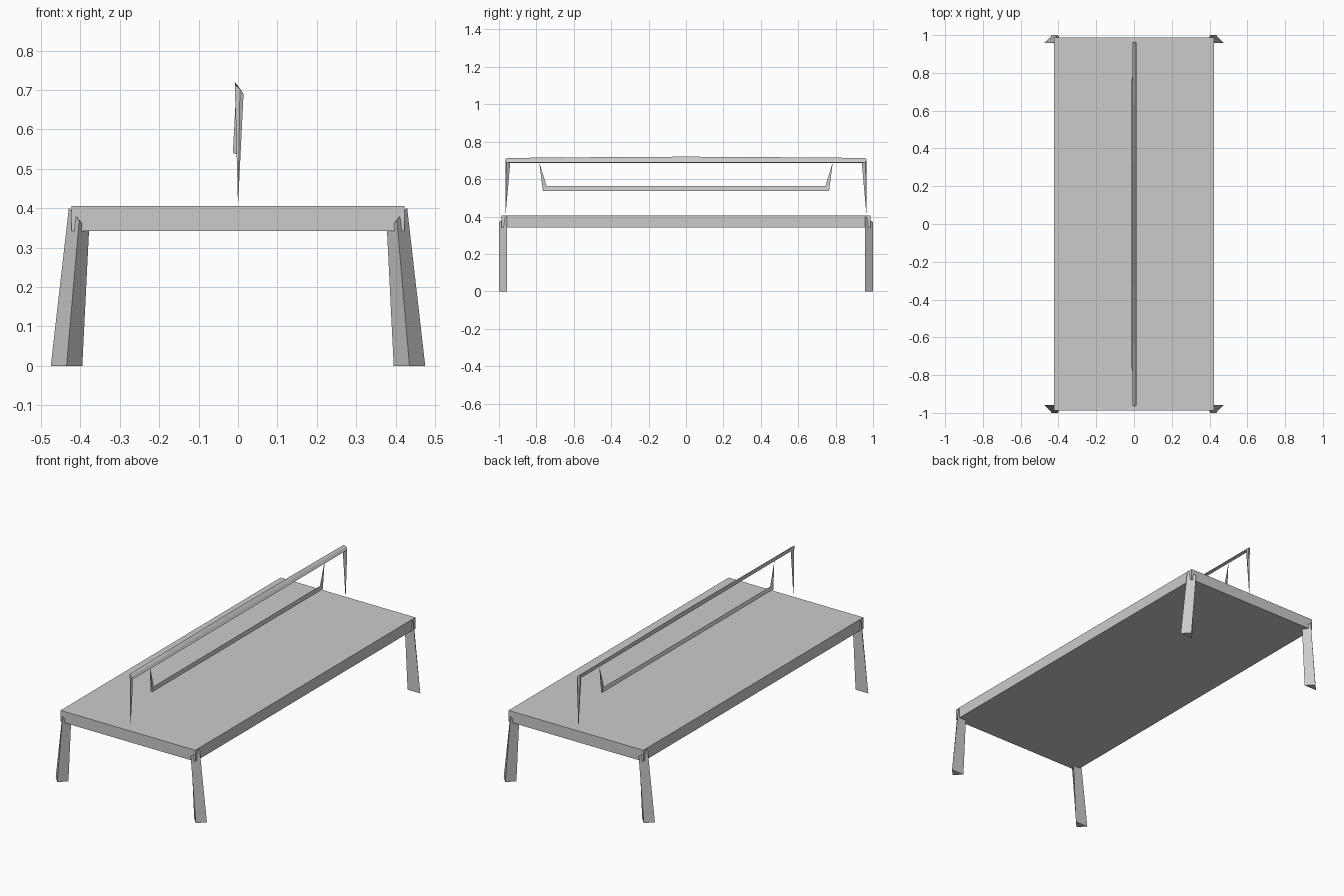
import bpy
import bmesh

if "Cube" in bpy.data.objects:
    bpy.data.objects.remove(bpy.data.objects["Cube"])

grey = bpy.data.materials.new("light grey")
grey.use_nodes = True
colour = (0.6, 0.6, 0.6, 1)
grey.diffuse_color = colour
grey.node_tree.nodes["Principled BSDF"].inputs["Base Color"].default_value = colour


def loft(name, sections):
    """Skin matching cross-sections; a one-point section makes a pointed end."""
    bm = bmesh.new()
    rings = [[bm.verts.new(p) for p in s] for s in sections]
    n = max(len(r) for r in rings)
    for a, b in zip(rings, rings[1:]):
        for i in range(n):
            j = (i + 1) % n
            if len(a) == 1:
                bm.faces.new((a[0], b[i], b[j]))
            elif len(b) == 1:
                bm.faces.new((a[i], b[0], a[j]))
            else:
                bm.faces.new((a[i], b[i], b[j], a[j]))
    for ring in (rings[0], rings[-1]):
        if len(ring) > 2:
            bm.faces.new(ring)
    bmesh.ops.recalc_face_normals(bm, faces=bm.faces)
    mesh = bpy.data.meshes.new(name)
    bm.to_mesh(mesh)
    bm.free()
    mesh.materials.append(grey)
    obj = bpy.data.objects.new(name, mesh)
    bpy.context.collection.objects.link(obj)
    return obj


def flip(section):
    return [(x, -y, z) for x, y, z in section]


# Table top
corners = [(-0.423, -0.987), (0.423, -0.987), (0.423, 0.987), (-0.423, 0.987)]
loft("table_top", [[(x, y, z) for x, y in corners] for z in (0.342, 0.406)])

# Splayed triangular legs, one per corner, with slanted tops
foot = [(0.475, 0.957, 0), (0.435, 1.0, 0), (0.395, 0.957, 0)]
head = [(0.429, 0.957, 0.402), (0.403, 1.0, 0.37), (0.378, 0.957, 0.343)]
for side, sx in (("left", 1), ("right", -1)):
    for end, sy in (("front", -1), ("back", 1)):
        loft(f"{end}_{side}_leg",
             [[(x * sx, y * sy, z) for x, y, z in s] for s in (foot, head)])

# Net frame: pointed posts mitred into a faintly bowed top rail
tip = [(0, 0.965, 0.405)]
mitre = [(-0.008, 0.96, 0.713), (0.005, 0.965, 0.704),
         (0.014, 0.96, 0.69), (0, 0.94, 0.686)]
rail = []
for y, rise in ((0.65, 0.003), (0.33, 0.005), (0, 0.007)):
    rail.append([(x, y, z + (rise if i == 0 else 0))
                 for i, (x, _, z) in enumerate(mitre)])
half = [tip, mitre] + rail
loft("net_frame", half + [flip(s) for s in half[-2::-1]])

# Lower net bar with pointed hangers rising to the rail
hanger_tip = [(-0.005, 0.785, 0.692)]
bar = [(-0.013, 0.765, 0.54), (-0.003, 0.765, 0.537), (-0.007, 0.745, 0.562)]
loft("net_lower_bar", [hanger_tip, bar, flip(bar), flip(hanger_tip)])
